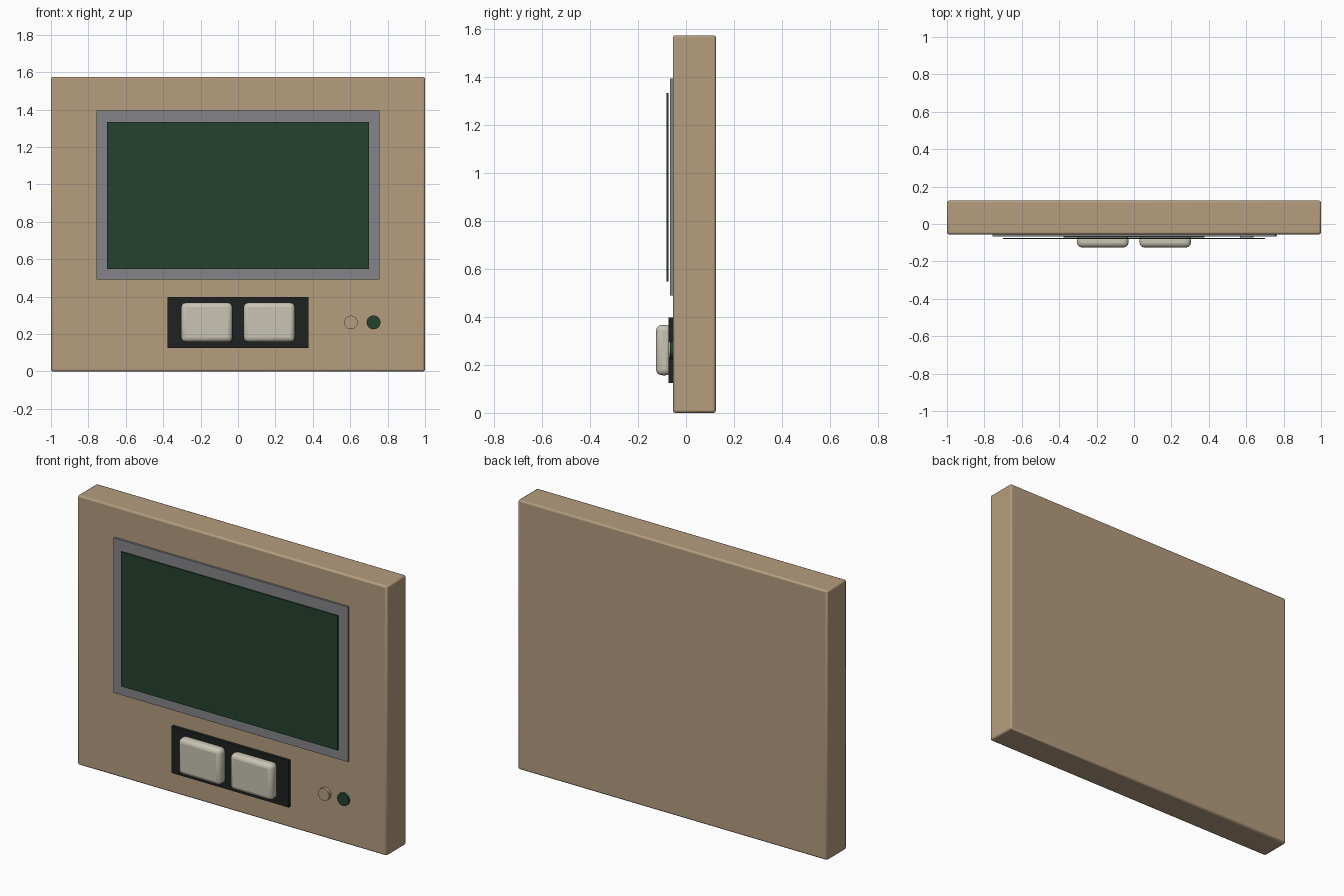
import bpy
import math

if "Cube" in bpy.data.objects:
    bpy.data.objects.remove(bpy.data.objects["Cube"])


def material(name, rgb):
    m = bpy.data.materials.new(name)
    m.diffuse_color = (*rgb, 1.0)
    m.use_nodes = True
    m.node_tree.nodes["Principled BSDF"].inputs["Base Color"].default_value = m.diffuse_color
    return m


TAN = material("tan plastic", (0.46, 0.337, 0.212))
GREY = material("grey", (0.235, 0.235, 0.254))
GREEN = material("dark green", (0.018, 0.054, 0.027))
BLACK = material("near black", (0.014, 0.016, 0.016))
CREAM = material("cream", (0.58, 0.55, 0.455))


def finish(name, mat, bevel=0.0, segments=2):
    ob = bpy.context.object
    ob.name = name
    ob.data.materials.append(mat)
    bpy.ops.object.transform_apply(location=False, rotation=True, scale=True)
    if bevel:
        mod = ob.modifiers.new("rounded_edges", 'BEVEL')
        mod.width = bevel
        mod.segments = segments
        bpy.ops.object.shade_smooth_by_angle(angle=math.radians(35))
    return ob


def box(name, mat, x, y, z, bevel=0.0, segments=2):
    """Box from (min, max) ranges on each axis."""
    bpy.ops.mesh.primitive_cube_add(
        size=1, location=[(a + b) / 2 for a, b in (x, y, z)])
    bpy.context.object.scale = [b - a for a, b in (x, y, z)]
    return finish(name, mat, bevel, segments)


def disc(name, mat, x, z, radius, y):
    """Short cylinder facing the front."""
    bpy.ops.mesh.primitive_cylinder_add(
        vertices=32, radius=radius, depth=y[1] - y[0],
        location=(x, sum(y) / 2, z), rotation=(math.pi / 2, 0, 0))
    ob = finish(name, mat)
    bpy.ops.object.shade_smooth_by_angle(angle=math.radians(35))
    return ob


# Main housing
box("housing", TAN, (-1, 1), (-0.055, 0.125), (0, 1.575), 0.01)

# Display frame and the thin screen standing just in front of it
box("screen_frame", GREY, (-0.757, 0.757), (-0.067, -0.05), (0.49, 1.395))
box("screen", GREEN, (-0.70, 0.70), (-0.081, -0.074), (0.548, 1.334))

# Button plate with two rounded push buttons
box("button_plate", BLACK, (-0.378, 0.378), (-0.073, -0.05), (0.125, 0.398))
for side, cx in (("left", -0.167), ("right", 0.167)):
    box(side + "_button", CREAM, (cx - 0.137, cx + 0.137),
        (-0.125, -0.06), (0.157, 0.367), 0.024, 3)

# Small knob and indicator lamp
disc("small_knob", TAN, 0.604, 0.262, 0.036, (-0.073, -0.05))
disc("indicator_lamp", GREEN, 0.725, 0.262, 0.037, (-0.067, -0.05))
